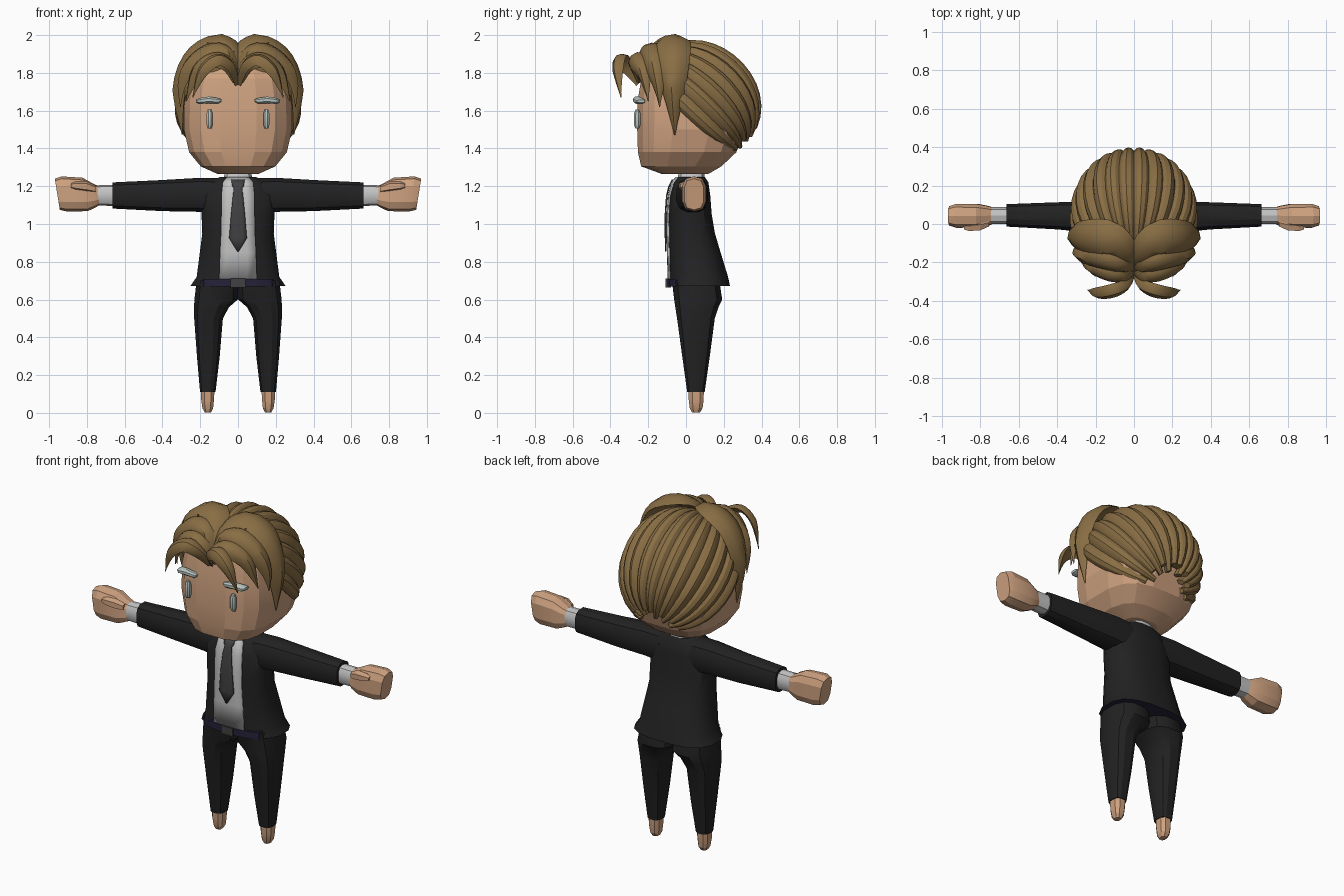
import bpy, bmesh, math
from mathutils import Vector

if "Cube" in bpy.data.objects:
    bpy.data.objects.remove(bpy.data.objects["Cube"])


def material(name, r, g, b):
    m = bpy.data.materials.new(name)
    m.diffuse_color = (r, g, b, 1)
    m.use_nodes = True
    m.node_tree.nodes["Principled BSDF"].inputs["Base Color"].default_value = m.diffuse_color
    return m


SKIN = material("skin", 0.62, 0.36, 0.215)
HAIR = material("brown hair", 0.25, 0.155, 0.058)
SUIT = material("black cloth", 0.016, 0.016, 0.017)
SHIRT = material("white shirt", 0.55, 0.55, 0.55)
TIE = material("grey tie", 0.055, 0.053, 0.053)
NAVY = material("navy belt", 0.018, 0.016, 0.04)
EYE = material("pale eye", 0.48, 0.55, 0.52)


def add_loft(bm, rings):
    """Skin a list of closed rings and cap both ends."""
    vs = [[bm.verts.new(p) for p in ring] for ring in rings]
    n = len(vs[0])
    for a, b in zip(vs, vs[1:]):
        for i in range(n):
            j = (i + 1) % n
            bm.faces.new((a[i], a[j], b[j], b[i]))
    bm.faces.new(vs[0][::-1])
    bm.faces.new(vs[-1])


def finish(name, bm, mat, mirror=False, angle=30):
    bmesh.ops.recalc_face_normals(bm, faces=bm.faces[:])
    me = bpy.data.meshes.new(name)
    bm.to_mesh(me)
    bm.free()
    ob = bpy.data.objects.new(name, me)
    bpy.context.collection.objects.link(ob)
    me.materials.append(mat)
    if angle:
        bpy.ops.object.select_all(action='DESELECT')
        ob.select_set(True)
        bpy.context.view_layer.objects.active = ob
        bpy.ops.object.shade_smooth_by_angle(angle=math.radians(angle))
    if mirror:
        ob.modifiers.new("mirror", 'MIRROR')
    return ob


def spow(v, e):
    return math.copysign(abs(v) ** e, v)


def loft(name, axis, secs, mat, n=12, power=2.6, shear=0, **kw):
    """secs: (position, lo1, hi1, lo2, hi2); the pairs are x,y for axis z and y,z for axis x."""
    rings = []
    for p, l1, h1, l2, h2 in secs:
        ring = []
        for k in range(n):
            a = 2 * math.pi * (k + 0.5) / n
            u = (l1 + h1) / 2 + (h1 - l1) / 2 * spow(math.cos(a), 2 / power)
            v = (l2 + h2) / 2 + (h2 - l2) / 2 * spow(math.sin(a), 2 / power)
            ring.append((u, v, p) if axis == 'z' else (p + shear * (v - 1.16), u, v))
        rings.append(ring)
    bm = bmesh.new()
    add_loft(bm, rings)
    return finish(name, bm, mat, **kw)


# --- head, neck
loft("head", 'z', [(1.265, -.11, .11, -.13, .12), (1.305, -.2, .2, -.24, .19),
                   (1.38, -.262, .262, -.258, .27), (1.5, -.29, .29, -.262, .315),
                   (1.65, -.288, .288, -.26, .32), (1.77, -.265, .265, -.24, .28),
                   (1.86, -.19, .19, -.19, .2), (1.9, -.1, .1, -.1, .12)],
     SKIN, n=16, power=3, angle=12)
loft("neck", 'z', [(1.18, -.06, .06, -.03, .09), (1.32, -.06, .06, -.03, .09)], SKIN)

# --- eyes: a drooping upper lid and an upright mark below
loft("upper_lid", 'x', [(.088, -.27, -.25, 1.648, 1.66), (.105, -.277, -.24, 1.636, 1.668),
                        (.155, -.281, -.235, 1.638, 1.676), (.205, -.275, -.215, 1.634, 1.668),
                        (.222, -.26, -.215, 1.642, 1.658)], EYE, n=8, power=2.2, mirror=True)
loft("lower_eye", 'z', [(1.505, .14, .162, -.268, -.25), (1.525, .133, .167, -.277, -.24),
                        (1.585, .133, .167, -.277, -.24), (1.605, .14, .162, -.268, -.25)],
     EYE, n=8, power=2.2, mirror=True)

# --- back hair: tapering locks running from the parting to the nape
bm = bmesh.new()
MID = Vector((0, .04, 1.615))
D = Vector((0, .73, -.684))
N = Vector((0, .684, .73))
LOCKS = 14
for s in range(LOCKS):
    k = s if s < LOCKS // 2 else LOCKS - 1 - s
    step = math.radians(200) / LOCKS
    p0 = math.radians(-100) + s * step
    t1 = 163 + (4 if k % 2 else -3)
    prof = [(-.05, .955), (.2, 1.01), (.5, 1.03), (.8, 1.005), (1.05, .945), (1.0, .8), (0, .8)]
    rings = []
    for i in range(15):
        t = math.radians(9 + (t1 - 9) * i / 14)
        r = math.sin(t) ** .8
        ring = []
        for f, m in prof:
            f = f if p0 + step / 2 < 0 else 1 - f
            ph = p0 + f * step
            ring.append(MID - D * .335 * math.cos(t) * (.5 + m / 2)
                        + (N * .345 * math.cos(ph) + Vector((.325 * math.sin(ph), 0, 0))) * r * m)
        rings.append(ring)
    add_loft(bm, rings)
finish("back_hair", bm, HAIR)


def spline(vals, u):
    """Catmull-Rom through equally spaced values."""
    i = min(int(u), len(vals) - 2)
    f = u - i
    a, b, c, d = (vals[max(0, min(len(vals) - 1, i + o))] for o in (-1, 0, 1, 2))
    return b + (c - a) * (f / 2) + (a * 2 - b * 5 + c * 4 - d) * (f * f / 2) \
        + (b * 3 - a - c * 3 + d) * (f ** 3 / 2)


def strand(name, pts, widths, centre, thick):
    """Flat pointed lock swept along a curve, its back facing the centre."""
    pts = [Vector(p) for p in pts]
    rings, last = [], len(pts) - 1
    for i in range(17):
        u = last * i / 16
        p = spline(pts, u)
        tan = (spline(pts, min(u + .05, last)) - spline(pts, max(u - .05, 0))).normalized()
        out = p - Vector(centre)
        out = (out - tan * out.dot(tan)).normalized()
        side = tan.cross(out)
        w = max(spline(widths, u), .003)
        th = min(thick, w * .6)
        rings.append([p + side * w * a + out * th * b for a, b in
                      ((-1, -.6), (-.6, .55), (0, 1), (.6, .55), (1, -.6), (0, -.4))])
    b = bmesh.new()
    add_loft(b, rings)
    finish(name, b, HAIR, mirror=True, angle=40)


# --- front hair: mirrored locks sweeping out of the centre parting
strand("side_lock", [(.01, -.23, 1.79), (.05, -.17, 1.91), (.13, -.09, 1.965), (.25, -.08, 1.89),
                     (.312, -.07, 1.72), (.295, -.06, 1.47)],
       [.03, .08, .105, .1, .065, 0], (0, 0, 1.6), .035)
strand("upper_bang", [(.008, -.24, 1.77), (.06, -.22, 1.9), (.15, -.19, 1.92), (.25, -.17, 1.85),
                      (.3, -.15, 1.74), (.305, -.14, 1.62)],
       [.02, .055, .07, .06, .035, 0], (0, 0, 1.6), .03)
strand("middle_bang", [(.006, -.25, 1.755), (.05, -.275, 1.85), (.13, -.265, 1.875),
                       (.22, -.23, 1.81), (.275, -.2, 1.65)],
       [.02, .045, .055, .045, 0], (0, 0, 1.6), .025)
strand("front_curl", [(.005, -.25, 1.745), (.04, -.32, 1.84), (.11, -.355, 1.875),
                      (.19, -.365, 1.81), (.24, -.345, 1.67)],
       [.02, .038, .045, .035, 0], (.08, -.2, 1.7), .022)

# --- jacket with flared hem, navy lining underneath
TORSO = [(.672, -.255, .255, -.088, .235), (.72, -.222, .222, -.09, .225),
         (.85, -.205, .205, -.093, .185), (.95, -.192, .192, -.095, .155),
         (1.05, -.196, .196, -.095, .138), (1.15, -.2, .2, -.088, .13),
         (1.22, -.15, .15, -.07, .12), (1.25, -.095, .095, -.045, .1)]
jacket = loft("jacket", 'z', TORSO, SUIT, n=16)
jacket.data.materials.append(NAVY)
for f in jacket.data.polygons:
    if f.normal.z < -.9:
        f.material_index = 1
loft("sleeve", 'x', [(.1, -.06, .12, 1.05, 1.245), (.2, -.05, .12, 1.062, 1.247),
                     (.4, -.03, .115, 1.066, 1.235), (.665, -.015, .105, 1.08, 1.222)],
     SUIT, mirror=True)


def chest(x, z):
    """Front surface of the jacket at x, z."""
    for a, b in zip(TORSO, TORSO[1:]):
        if z <= b[0] or b is TORSO[-1]:
            f = min(1, (z - a[0]) / (b[0] - a[0]))
            _, _, rx, lo, hi = (p + (q - p) * f for p, q in zip(a, b))
            return (lo + hi) / 2 - (hi - lo) / 2 * max(0, 1 - abs(x / rx) ** 2.6) ** (1 / 2.6)


def drape(name, rows, offset, mat):
    """Thin panel lying on the chest; rows: (z, half width)."""
    b = bmesh.new()
    g = [[b.verts.new((w * k / 2, chest(w * k / 2, z) - offset, z)) for k in range(-2, 3)]
         for z, w in rows]
    for r, q in zip(g, g[1:]):
        for i in range(4):
            b.faces.new((r[i], r[i + 1], q[i + 1], q[i]))
    ob = finish(name, b, mat)
    m = ob.modifiers.new("thickness", 'SOLIDIFY')
    m.thickness, m.offset = .008, 0


drape("shirt_front", [(.7, .1), (.85, .095), (.95, .09), (1.05, .088), (1.15, .088),
                      (1.22, .08), (1.245, .06)], .004, SHIRT)
drape("tie", [(.855, .004), (.925, .047), (1.05, .037), (1.15, .027), (1.19, .022),
              (1.2, .03), (1.235, .036)], .014, TIE)
loft("collar", 'z', [(1.2, -.095, .095, -.055, .105), (1.265, -.072, .072, -.042, .1)], SHIRT)

# --- belt and buckle
loft("belt", 'z', [(.668, -.2, .2, -.099, .12), (.71, -.2, .2, -.099, .12)], NAVY, n=16, power=3)
loft("buckle", 'z', [(.664, -.04, .04, -.108, -.08), (.712, -.04, .04, -.108, -.08)],
     TIE, n=4, power=20)

# --- trousers and bare feet
loft("trouser_leg", 'z', [(.11, .118, .202, .005, .1), (.3, .095, .219, -.022, .128),
                          (.5, .078, .234, -.05, .155), (.56, .045, .235, -.06, .175),
                          (.6, -.002, .234, -.066, .195), (.7, -.002, .222, -.078, .18)],
     SUIT, mirror=True)
loft("foot", 'z', [(.003, .142, .178, .03, .075), (.025, .13, .19, .018, .09),
                   (.07, .125, .197, .012, .096), (.125, .122, .198, .01, .097)],
     SKIN, n=8, mirror=True, angle=20)

# --- cuffs, fists and thumbs
loft("cuff", 'x', [(.64, -.002, .09, 1.095, 1.207), (.745, -.002, .09, 1.098, 1.205)],
     SHIRT, n=10, mirror=True)
loft("fist", 'x', [(.73, .005, .085, 1.108, 1.2), (.76, -.01, .095, 1.09, 1.215),
                   (.81, -.02, .105, 1.068, 1.245), (.92, -.022, .107, 1.066, 1.252),
                   (.957, -.01, .095, 1.075, 1.24)],
     SKIN, n=10, power=3, shear=.16, mirror=True, angle=20)
loft("thumb", 'x', [(.755, -.015, .03, 1.165, 1.205), (.8, -.036, .03, 1.17, 1.225),
                    (.86, -.04, .02, 1.18, 1.225), (.885, -.03, .01, 1.19, 1.215)],
     SKIN, n=6, mirror=True, angle=20)
